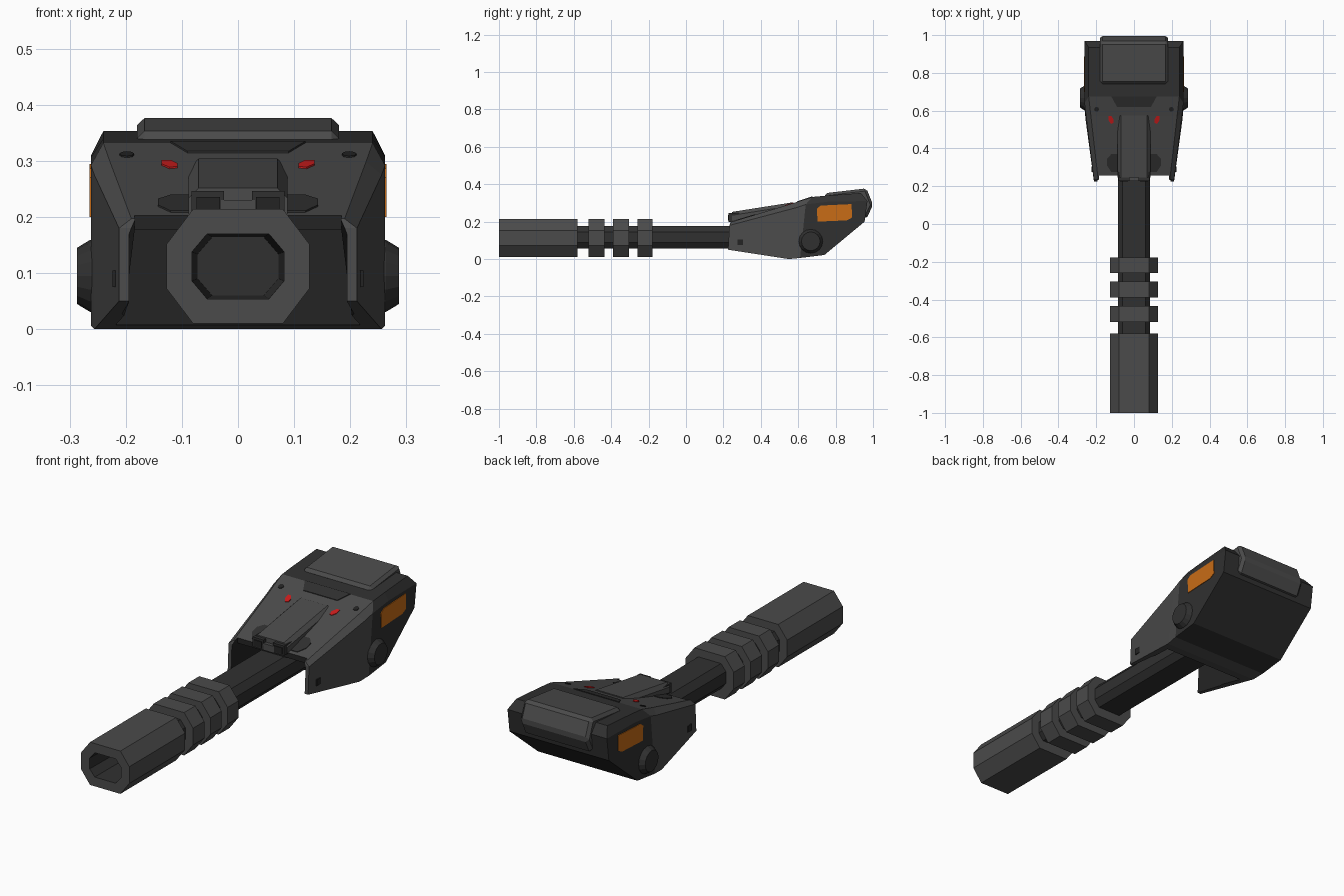
import bpy, bmesh, math

if "Cube" in bpy.data.objects:
    bpy.data.objects.remove(bpy.data.objects["Cube"])


def material(name, rgb):
    m = bpy.data.materials.new(name)
    m.diffuse_color = (*rgb, 1)
    m.use_nodes = True
    m.node_tree.nodes["Principled BSDF"].inputs["Base Color"].default_value = m.diffuse_color
    return m


LIGHT = material("light_grey", (0.07, 0.07, 0.07))
DARK = material("dark_grey", (0.03, 0.03, 0.03))
BLACK = material("near_black", (0.017, 0.017, 0.017))
ORANGE = material("orange", (0.58, 0.15, 0.008))
RED = material("red", (0.6, 0.012, 0.012))


def build(name, verts, faces, *mats):
    me = bpy.data.meshes.new(name)
    me.from_pydata(verts, [], faces)
    bm = bmesh.new()
    bm.from_mesh(me)
    bmesh.ops.recalc_face_normals(bm, faces=bm.faces)
    bm.to_mesh(me)
    bm.free()
    for m in mats:
        me.materials.append(m)
    ob = bpy.data.objects.new(name, me)
    bpy.context.collection.objects.link(ob)
    return ob


def loft(name, rings, *mats):
    """Skin closed rings of equal count and cap both ends."""
    n = len(rings[0])
    verts = [v for r in rings for v in r]
    faces = [(k * n + i, k * n + (i + 1) % n, (k + 1) * n + (i + 1) % n, (k + 1) * n + i)
             for k in range(len(rings) - 1) for i in range(n)]
    faces += [tuple(range(n)), tuple(range(len(verts) - n, len(verts)))]
    return build(name, verts, faces, *mats)


def prism(name, yz, x0, x1, *mats):
    return loft(name, [[(x, y, z) for y, z in yz] for x in (x0, x1)], *mats)


def octagon(y, hx, hz, tx, tz, zc=0.112):
    """Eight sided section: half sizes hx, hz, flat half widths tx, tz."""
    q = [(tx, hz), (hx, tz), (hx, -tz), (tx, -hz), (-tx, -hz), (-hx, -tz), (-hx, tz), (-tx, hz)]
    return [(x, y, zc + z) for x, z in q]


def box(name, x0, x1, y0, y1, z0, z1, *mats):
    return prism(name, [(y0, z0), (y1, z0), (y1, z1), (y0, z1)], x0, x1, *mats)


# barrel: hollow muzzle, cooling rings, shaft
OUT = (0.127, 0.102, 0.08, 0.04)
muzzle = loft("muzzle", [octagon(-0.72, 0.072, 0.052, 0.046, 0.022),
                         octagon(-1.0, 0.082, 0.058, 0.055, 0.026),
                         octagon(-1.0, *OUT), octagon(-0.58, *OUT)], LIGHT, DARK)
for p in muzzle.data.polygons:
    c = p.center
    if abs(c.x) < 0.09 and abs(c.z - 0.112) < 0.07 and -0.95 < c.y < -0.6 or len(p.vertices) == 8 and c.y < -0.6:
        p.material_index = 1
for y0, y1 in ((-0.52, -0.435), (-0.39, -0.305), (-0.26, -0.178)):
    loft("barrel_ring", [octagon(y0, *OUT), octagon(y1, *OUT)], LIGHT)
SHAFT = (0.086, 0.06, 0.06, 0.028)
loft("barrel_shaft", [octagon(-0.6, *SHAFT, zc=0.116), octagon(0.52, *SHAFT, zc=0.116)], DARK)

# turret body: sections as (y, z, half width) of bottom, shoulder and roof edge
sections = [
    ((0.225, 0.05, 0.212), (0.232, 0.18, 0.212), (0.238, 0.197, 0.19)),
    ((0.55, 0.0, 0.256), (0.59, 0.275, 0.256), (0.57, 0.298, 0.228)),
    ((0.61, 0.006, 0.262), (0.64, 0.292, 0.262), (0.675, 0.332, 0.24)),
    ((0.74, 0.022, 0.262), (0.76, 0.307, 0.262), (0.76, 0.34, 0.24)),
    ((0.955, 0.2, 0.262), (0.97, 0.31, 0.262), (0.935, 0.353, 0.24)),
]
rings = [[(x, y, z) for y, z, x in s] + [(-x, y, z) for y, z, x in reversed(s)] for s in sections]
verts = [v for r in rings for v in r]
faces = [(k * 6 + i, k * 6 + (i + 1) % 6, k * 6 + 6 + (i + 1) % 6, k * 6 + 6 + i)
         for k in range(4) for i in range(6)]
for b in (0, 24):
    faces += [(b, b + 1, b + 4, b + 5), (b + 1, b + 2, b + 3, b + 4)]
body = build("turret_body", verts, faces, LIGHT, DARK, BLACK)
for p in body.data.polygons:
    if p.center.y > 0.63:
        p.material_index = 1

# hollow out the hood around the barrel
hollow = [(0.1, -0.1), (0.5, -0.1), (0.5, 0.255), (0.258, 0.178), (0.258, 0.3), (0.1, 0.3)]
width = lambda y: 0.183 + max(0, y - 0.25) * 0.14
cutter = loft("hood_cutter", [[(s * width(y), y, z) for y, z in hollow] for s in (1, -1)], LIGHT, DARK, BLACK)
cutter.hide_render = True
for p in cutter.data.polygons:
    p.material_index = 2
mod = body.modifiers.new("hollow", 'BOOLEAN')
mod.operation, mod.solver, mod.object = 'DIFFERENCE', 'EXACT', cutter
dg = bpy.context.evaluated_depsgraph_get()
cut = bpy.data.meshes.new_from_object(body.evaluated_get(dg))
body.modifiers.clear()
body.data = cut
bpy.data.objects.remove(cutter)

# rear armour cover wrapping over the back edge
cover = prism("rear_cover", [(0.742, 0.325), (0.742, 0.352), (0.965, 0.378), (1.0, 0.29),
                             (0.963, 0.212), (0.93, 0.25), (0.9, 0.325)], -0.18, 0.18, LIGHT)
bev = cover.modifiers.new("chamfer", 'BEVEL')
bev.width, bev.segments, bev.limit_method = 0.016, 1, 'ANGLE'

# raised spine on the hood roof
spine = [(0.245, 0.205, 0.252), (0.575, 0.285, 0.304)]
loft("roof_spine", [[(-0.088, y, zb), (-0.088, y, zt - 0.018), (-0.07, y, zt), (0.07, y, zt),
                     (0.088, y, zt - 0.018), (0.088, y, zb)] for y, zb, zt in spine], LIGHT)
box("sight_bridge", -0.03, 0.03, 0.228, 0.3, 0.198, 0.23, LIGHT)


def roof_patch(name, xy, mat, lift=0.003):
    """Thin plate following the sloped roof."""
    def z(y):
        return 0.197 + (y - 0.238) * 0.304 if y < 0.57 else 0.298 + (y - 0.57) * 0.324
    loft(name, [[(x, y, z(y) + d) for x, y in xy] for d in (-0.004, lift)], mat)


roof_patch("roof_edge_patch", [(-0.12, 0.675), (-0.09, 0.62), (0.09, 0.62), (0.12, 0.675)], DARK)

for s in (1, -1):
    # twin sight lenses with frames under the spine
    box("sight_frame", s * 0.025, s * 0.083, 0.228, 0.3, 0.2, 0.246, DARK)
    box("sight_lens", s * 0.032, s * 0.074, 0.224, 0.23, 0.207, 0.236, BLACK)
    # painted patches and lamps on the roof
    roof_patch("roof_patch", [(s * x, y) for x, y in
               ((0.085, 0.275), (0.12, 0.275), (0.143, 0.31), (0.143, 0.345), (0.12, 0.37), (0.085, 0.37))], DARK)
    roof_patch("red_lamp", [(s * x, y) for x, y in
               ((0.108, 0.535), (0.122, 0.53), (0.136, 0.55), (0.136, 0.572), (0.12, 0.572), (0.108, 0.553))], RED)
    roof_patch("roof_bolt", [(s * 0.198 + 0.013 * math.cos(a * math.pi / 4), 0.607 + 0.013 * math.sin(a * math.pi / 4))
                             for a in range(8)], BLACK)
    # side panel, bolt and pivot
    prism("orange_panel", [(0.7, 0.27), (0.703, 0.2), (0.86, 0.207), (0.888, 0.222), (0.885, 0.294), (0.72, 0.286)],
          s * 0.258, s * 0.265, ORANGE)
    box("side_bolt", s * 0.21, s * 0.224, 0.275, 0.305, 0.075, 0.105, BLACK)
    loft("side_pivot", [[(s * x, 0.667 + r * math.cos(a * math.pi / 8), 0.095 + r * math.sin(a * math.pi / 8))
                         for a in range(16)] for x, r in ((0.25, 0.066), (0.264, 0.064), (0.287, 0.05))], DARK)
